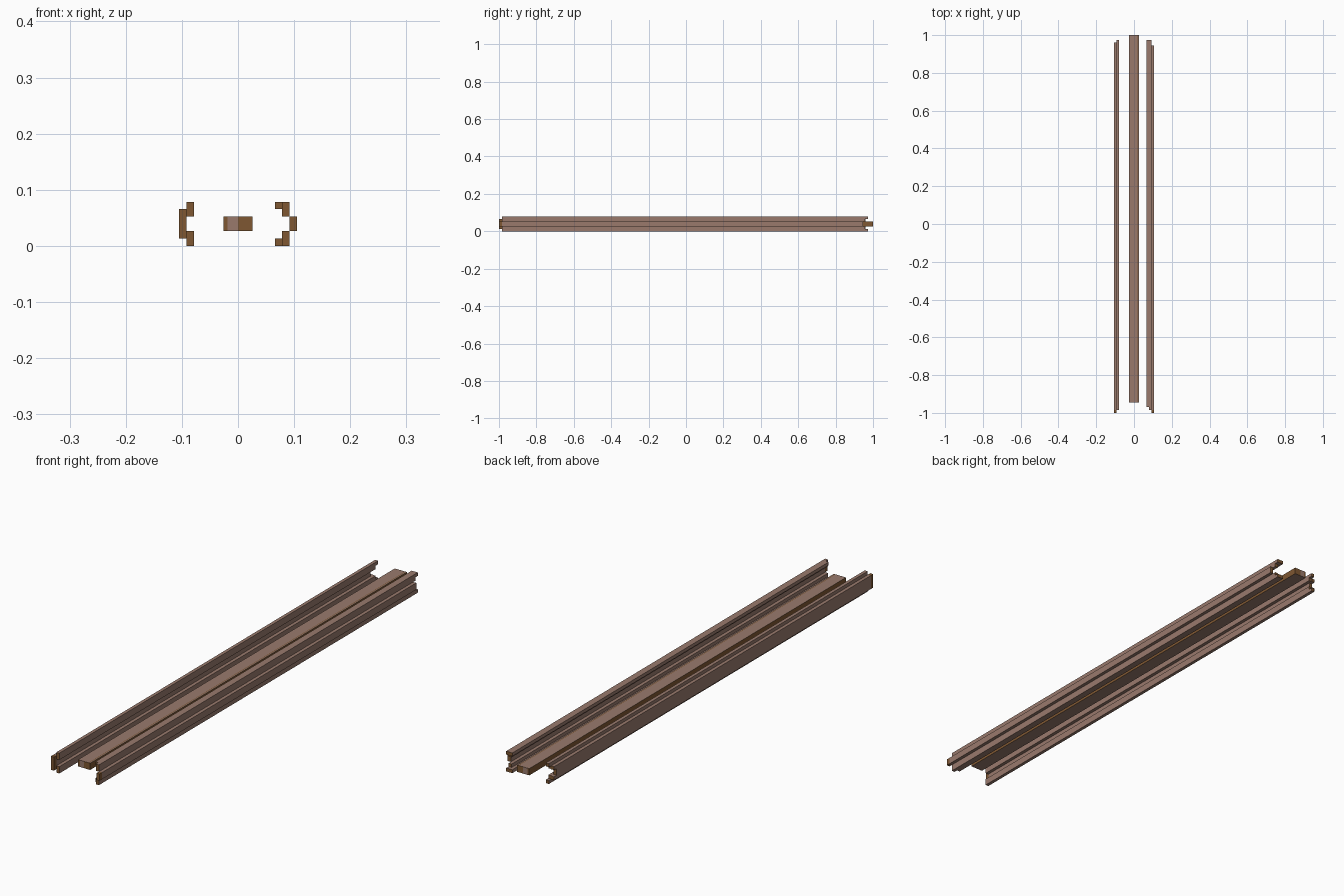
import bpy, bmesh

cube = bpy.data.objects.get("Cube")
if cube:
    bpy.data.objects.remove(cube, do_unlink=True)


def material(name, rgb):
    mat = bpy.data.materials.new(name)
    mat.use_nodes = True
    mat.diffuse_color = (*rgb, 1)
    mat.node_tree.nodes["Principled BSDF"].inputs["Base Color"].default_value = (*rgb, 1)
    return mat


bark = material("grey_brown_bark", (0.32, 0.195, 0.152))
wood = material("cut_wood", (0.21, 0.096, 0.032))
U = 0.0131  # grid unit of the cross-section
TIP = -0.985  # walls are bare wood in front of this
BAND = (-1.4 * U, 0)  # bark band on the sawn ends of the centre beam
STREAK = (1.4 * U, 1.6 * U)  # wood streak along the top of the centre beam


def is_end(face):
    return abs(face.normal.y) > 0.9


def wall_wood(face):
    # Sawn ends and the bare front tip
    return is_end(face) or face.calc_center_median().y < TIP


def centre_wood(face):
    # Sawn ends with a bark band, split sides and a streak on top
    x = face.calc_center_median().x
    if is_end(face):
        return not BAND[0] < x < BAND[1]
    if face.normal.z > 0.9:
        return STREAK[0] < x < STREAK[1]
    return abs(face.normal.x) > 0.9


def strip(name, x, z, y, rule=is_end, cuts=(), cut_dir=(1, 0, 0)):
    """Long beam; x and z ranges in grid units, y range in model units."""
    bm = bmesh.new()
    bmesh.ops.create_cube(bm, size=1)
    for v in bm.verts:
        v.co.x = x[v.co.x > 0] * U
        v.co.y = y[v.co.y > 0]
        v.co.z = z[v.co.z > 0] * U
    for c in cuts:
        bmesh.ops.bisect_plane(bm, geom=bm.verts[:] + bm.edges[:] + bm.faces[:],
                               plane_co=[c * d for d in cut_dir], plane_no=cut_dir)
    bm.normal_update()
    for f in bm.faces:
        f.material_index = int(rule(f))
    mesh = bpy.data.meshes.new(name)
    bm.to_mesh(mesh)
    bm.free()
    mesh.materials.append(bark)
    mesh.materials.append(wood)
    obj = bpy.data.objects.new(name, mesh)
    bpy.context.collection.objects.link(obj)


def wall(name, x, z, back):
    strip(name, x, z, (-1.0, back), wall_wood, (TIP,), (0, 1, 0))


# Centre beam
strip("centre_beam", (-2, 2), (2, 4), (-0.945, 1.0), centre_wood, BAND + STREAK)

# Outer walls
wall("right_outer_wall", (-8, -7), (2, 4), 0.945)
wall("left_outer_wall", (7, 8), (2, 4), 0.945)

# Upper and lower rails, mirrored about the mid height, with stepped back ends
for label, flip in (("lower", False), ("upper", True)):
    def span(a, b):
        return (6 - b, 6 - a) if flip else (a, b)
    wall(label + "_right_wall_edge", (-8, -7), span(1, 2), 0.96)
    for side, x in (("right", (-7, -6)), ("left", (6, 7))):
        strip(f"{label}_{side}_rail_edge", x, span(0, 1), (-0.985, 0.973))
        strip(f"{label}_{side}_rail", x, span(1, 2), (-0.985, 0.958))
    strip(label + "_left_lip", (5, 6), span(0, 1), (-0.97, 0.973))
